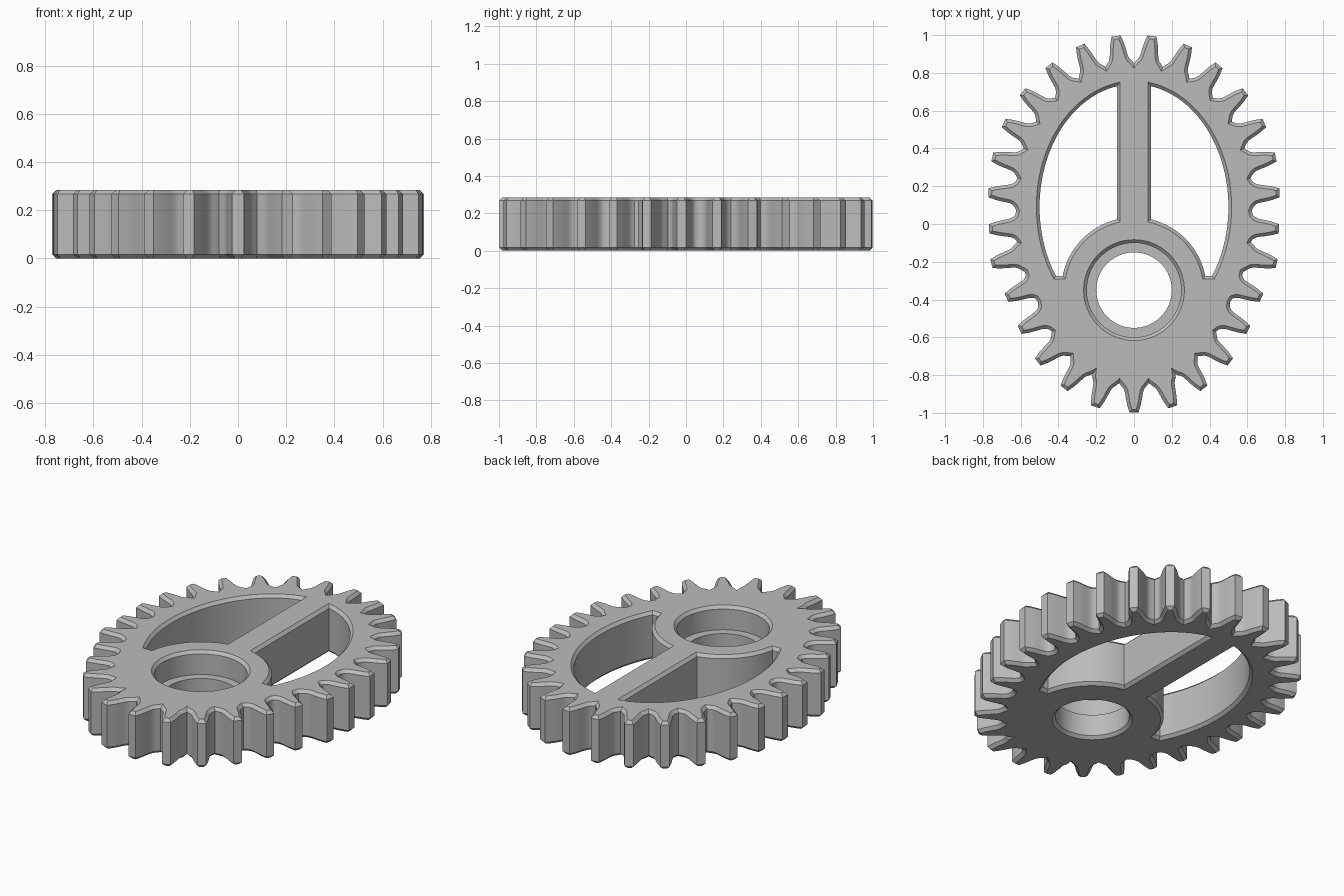
import bpy, bmesh, math
from mathutils import Vector

cube = bpy.data.objects.get("Cube")
if cube:
    bpy.data.objects.remove(cube)

HEIGHT, CHAMFER = 0.285, 0.017
HUB = Vector((0, -0.35))

grey = bpy.data.materials.new("plain grey")
grey.use_nodes = True
grey.diffuse_color = (0.5, 0.5, 0.5, 1)
grey.node_tree.nodes["Principled BSDF"].inputs["Base Color"].default_value = (0.5, 0.5, 0.5, 1)


def arc(center, rx, ry, start, end, steps):
    return [Vector((center[0] + rx * math.cos(a), center[1] + ry * math.sin(a)))
            for a in (start + (end - start) * i / steps for i in range(steps + 1))]


def add_object(name, mesh):
    obj = bpy.data.objects.new(name, mesh)
    bpy.context.collection.objects.link(obj)
    mesh.materials.clear()
    mesh.materials.append(grey)
    bpy.ops.object.select_all(action='DESELECT')
    obj.select_set(True)
    bpy.context.view_layer.objects.active = obj
    bpy.ops.object.shade_smooth_by_angle(angle=math.radians(40))
    return obj


def chamfered_plate(name, outlines):
    """Solid plate from closed outlines; inner outlines become holes."""
    curve = bpy.data.curves.new(name + " outline", 'CURVE')
    curve.dimensions = '2D'
    curve.fill_mode = 'BOTH'
    curve.extrude = HEIGHT / 2 - CHAMFER
    curve.bevel_depth = CHAMFER
    curve.bevel_resolution = 0
    curve.offset = -CHAMFER
    for points in outlines:
        spline = curve.splines.new('POLY')
        spline.points.add(len(points) - 1)
        for target, p in zip(spline.points, points):
            target.co = (p.x, p.y, 0, 1)
        spline.use_cyclic_u = True
    temp = bpy.data.objects.new(name + " outline", curve)
    bpy.context.collection.objects.link(temp)
    graph = bpy.context.evaluated_depsgraph_get()
    mesh = bpy.data.meshes.new_from_object(temp.evaluated_get(graph))
    bpy.data.objects.remove(temp)
    bm = bmesh.new()
    bm.from_mesh(mesh)
    bmesh.ops.remove_doubles(bm, verts=bm.verts, dist=0.00005)
    bmesh.ops.translate(bm, verts=bm.verts, vec=(0, 0, HEIGHT / 2))
    bmesh.ops.recalc_face_normals(bm, faces=bm.faces)
    bm.to_mesh(mesh)
    bm.free()
    return add_object(name, mesh)


# Tooth tips down the left side, then mirrored to close the oval
half = [(0.095, 0.995), (0.285, 0.945), (0.45, 0.84), (0.59, 0.7), (0.69, 0.535),
        (0.75, 0.355), (0.77, 0.165), (0.767, -0.025), (0.755, -0.21), (0.675, -0.39),
        (0.605, -0.56), (0.51, -0.73), (0.37, -0.87), (0.205, -0.968)]
tips = [Vector(p) for p in half] + [Vector((0, -0.998))]
tips += [Vector((-x, y)) for x, y in reversed(half)]

# Tooth flank: half width and depth below the tip
flank = [(0.024, 0), (0.036, 0.04), (0.042, 0.07), (0.046, 0.095),
         (0.05, 0.115), (0.057, 0.13), (0.066, 0.14)]
count = len(tips)
frames = []
for i, tip in enumerate(tips):
    along = (tips[(i + 1) % count] - tips[i - 1]).normalized()
    frames.append((tip, along, Vector((-along.y, along.x))))

rim = []
for i, (tip, along, out) in enumerate(frames):
    rim += [tip - along * s - out * d for s, d in reversed(flank)]
    rim += [tip + along * s - out * d for s, d in flank]
    next_tip, _, next_out = frames[(i + 1) % count]
    rim.append((tip - out * 0.145 + next_tip - next_out * 0.145) / 2)

# Pocket between the spoke, the oval rim and the round hub
RX, RY, MID, SPOKE, HUB_R, FLOOR = 0.5, 0.65, 0.09, 0.09, 0.385, -0.275
pocket = arc((0, MID), RX, RY, math.acos(SPOKE / RX), math.asin((FLOOR - MID) / RY), 40)
pocket += arc(HUB, HUB_R, HUB_R, math.asin((FLOOR - HUB.y) / HUB_R),
              math.acos(SPOKE / HUB_R), 24)
mirrored = [Vector((-p.x, p.y)) for p in reversed(pocket)]

# Wide bore through the hub
SEGMENTS, BORE = 64, 0.25
bore = arc(HUB, BORE, BORE, 0, math.tau, SEGMENTS)[:-1]
chamfered_plate("oval_gear_body", [rim, pocket, mirrored, bore])

# Stepped ring narrowing the lower half of the bore
profile = [(BORE, 0.145), (0.2, 0.145), (0.2, CHAMFER), (0.2 + CHAMFER, 0),
           (BORE + CHAMFER, 0), (BORE, CHAMFER)]
bm = bmesh.new()
loops = [[bm.verts.new((p.x, p.y, z)) for p in arc(HUB, r, r, 0, math.tau, SEGMENTS)[:-1]]
         for r, z in profile]
for k in range(len(loops)):
    a, b = loops[k], loops[(k + 1) % len(loops)]
    for j in range(SEGMENTS):
        n = (j + 1) % SEGMENTS
        bm.faces.new((a[j], a[n], b[n], b[j]))
bmesh.ops.recalc_face_normals(bm, faces=bm.faces)
ring_mesh = bpy.data.meshes.new("bore_step_ring")
bm.to_mesh(ring_mesh)
bm.free()
add_object("bore_step_ring", ring_mesh)
